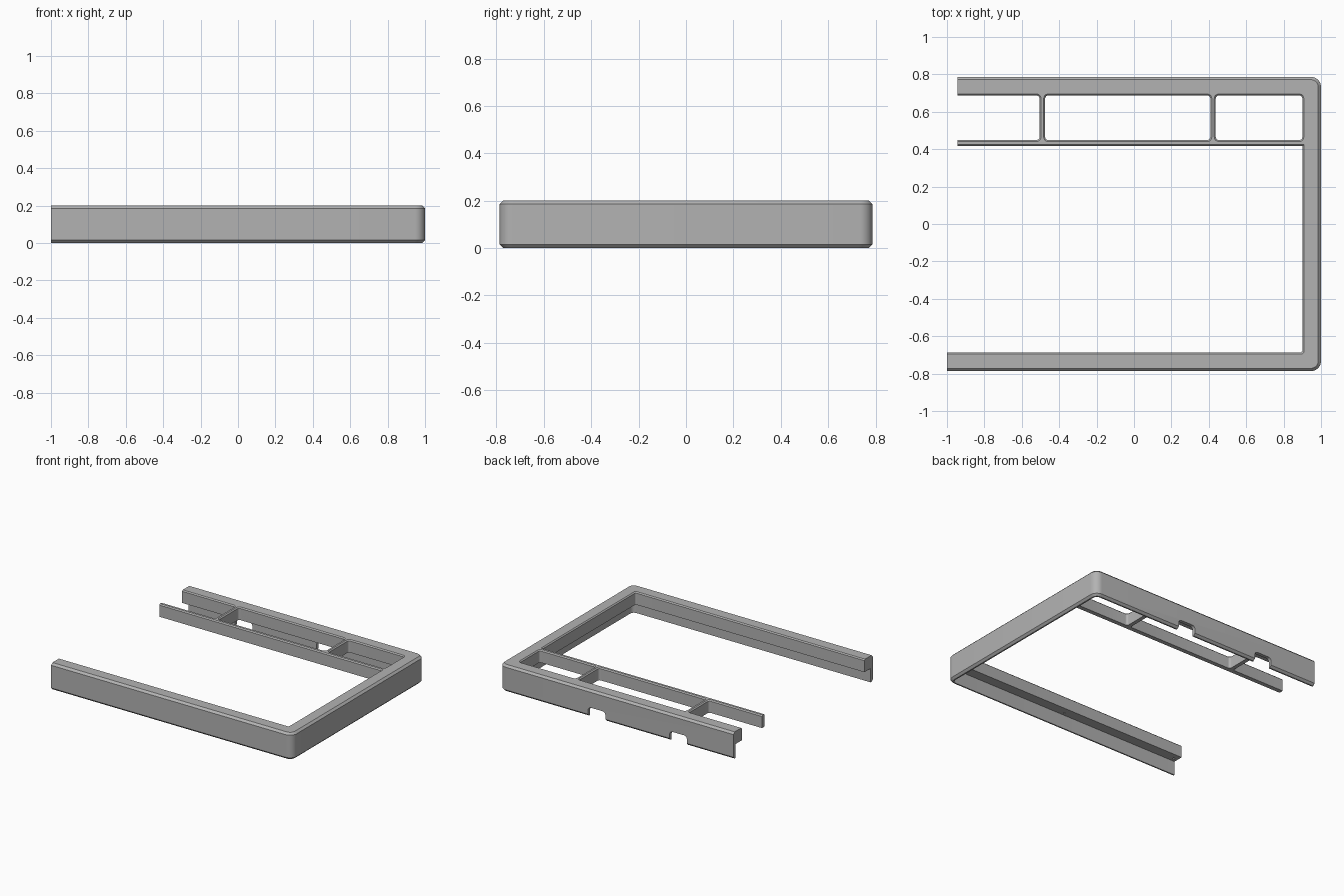
import bpy
import bmesh
import math

if "Cube" in bpy.data.objects:
    bpy.data.objects.remove(bpy.data.objects["Cube"], do_unlink=True)

TOP, LEDGE = 0.2, 0.105          # top surface and underside of the thick rim
HX, HY = 1.0, 0.787              # half extents of the frame
RIM = 0.1                        # width of the rim
BACK_END, FRONT_END = -0.945, -1.0

grey = bpy.data.materials.new("case grey")
grey.use_nodes = True
colour = (0.45, 0.45, 0.45, 1)
grey.diffuse_color = colour
grey.node_tree.nodes["Principled BSDF"].inputs["Base Color"].default_value = colour


def loft(name, rings, closed=True):
    """Skin equal-length closed rings, capping both ends."""
    bm = bmesh.new()
    loops = [[bm.verts.new(p) for p in ring] for ring in rings]
    n = len(loops[0])
    for a, b in zip(loops, loops[1:]):
        for i in range(n):
            j = (i + 1) % n
            bm.faces.new((a[i], a[j], b[j], b[i]))
    bm.faces.new(loops[0])
    bm.faces.new(loops[-1])
    bmesh.ops.recalc_face_normals(bm, faces=bm.faces)
    mesh = bpy.data.meshes.new(name)
    bm.to_mesh(mesh)
    bm.free()
    mesh.materials.append(grey)
    obj = bpy.data.objects.new(name, mesh)
    bpy.context.collection.objects.link(obj)
    return obj


def arc(cx, cy, r, start, end, steps=8):
    for i in range(steps + 1):
        a = math.radians(start + (end - start) * i / steps)
        yield cx + r * math.cos(a), cy + r * math.sin(a)


def rounded_rect(x0, x1, y0, y1, r, grow=0):
    """Rounded rectangle outline, optionally grown outward."""
    corners = ((x1 - r, y1 - r), (x0 + r, y1 - r), (x0 + r, y0 + r), (x1 - r, y0 + r))
    return [p for k, (cx, cy) in enumerate(corners)
            for p in arc(cx, cy, r + grow, 90 * k, 90 * k + 90, 6)]


def cut(target, cutter):
    mod = target.modifiers.new(cutter.name, "BOOLEAN")
    mod.operation = "DIFFERENCE"
    mod.solver = "EXACT"
    mod.object = cutter
    bpy.context.view_layer.objects.active = target
    bpy.ops.object.modifier_apply(modifier=mod.name)
    bpy.data.objects.remove(cutter, do_unlink=True)


# Frame: one stepped, chamfered section swept around three sides
WALL, CH, LIP = 0.025, 0.015, 0.008
section = [(CH, 0), (0, CH), (0, TOP - CH), (CH, TOP), (RIM - LIP, TOP),
           (RIM, TOP - LIP), (RIM, LEDGE), (WALL, LEDGE), (WALL, 0)]


def sweep_path(inset, z):
    r = max(0.055 - inset, 0.012)
    cx, cy = HX - inset - r, HY - inset - r
    path = [(BACK_END, HY - inset)]
    path += arc(cx, cy, r, 90, 0)
    path += arc(cx, -cy, r, 0, -90)
    path.append((FRONT_END, inset - HY))
    return [(x, y, z) for x, y in path]


frame = loft("outer_frame", list(zip(*[sweep_path(d, z) for d, z in section])))

# Cable notches low in the back wall
for x in (0.19, -0.487):
    outline = rounded_rect(x - 0.072, x + 0.072, -0.1, 0.07, 0.025)
    cut(frame, loft("notch_cutter", [[(px, y, pz) for px, pz in outline] for y in (0.72, 0.85)]))

# Small screw holes under the front rim
for x in (0.0, -0.97):
    outline = list(arc(x, -0.735, 0.008, 0, 330, 11))
    cut(frame, loft("hole_cutter", [[(px, py, z) for px, py in outline] for z in (0.08, 0.14)]))

# Crossbar and dividers: a plate with three flared, rounded openings
bar_front, bar_back, rim_y = 0.416, 0.449, HY - RIM
plate = [(bar_front, LEDGE), (bar_front, TOP - LIP), (bar_front + LIP, TOP),
         (rim_y + 0.01, TOP), (rim_y + 0.01, LEDGE)]
grid = loft("crossbar_and_dividers",
            [[(x, y, z) for y, z in plate] for x in (BACK_END, HX - RIM + 0.01)])
for x0, x1 in ((-1.2, -0.505), (-0.475, 0.408), (0.437, HX - RIM)):
    rings = [[(x, y, z) for x, y in rounded_rect(x0, x1, bar_back, rim_y, 0.016, grow)]
             for z, grow in ((0.05, 0), (TOP - LIP, 0), (TOP + LIP, 2 * LIP))]
    cut(grid, loft("opening_cutter", rings))

# Smooth the rounded corners, keep the chamfers crisp
for obj in (frame, grid):
    bpy.ops.object.select_all(action="DESELECT")
    obj.select_set(True)
    bpy.context.view_layer.objects.active = obj
    bpy.ops.object.shade_smooth_by_angle(angle=math.radians(30))
